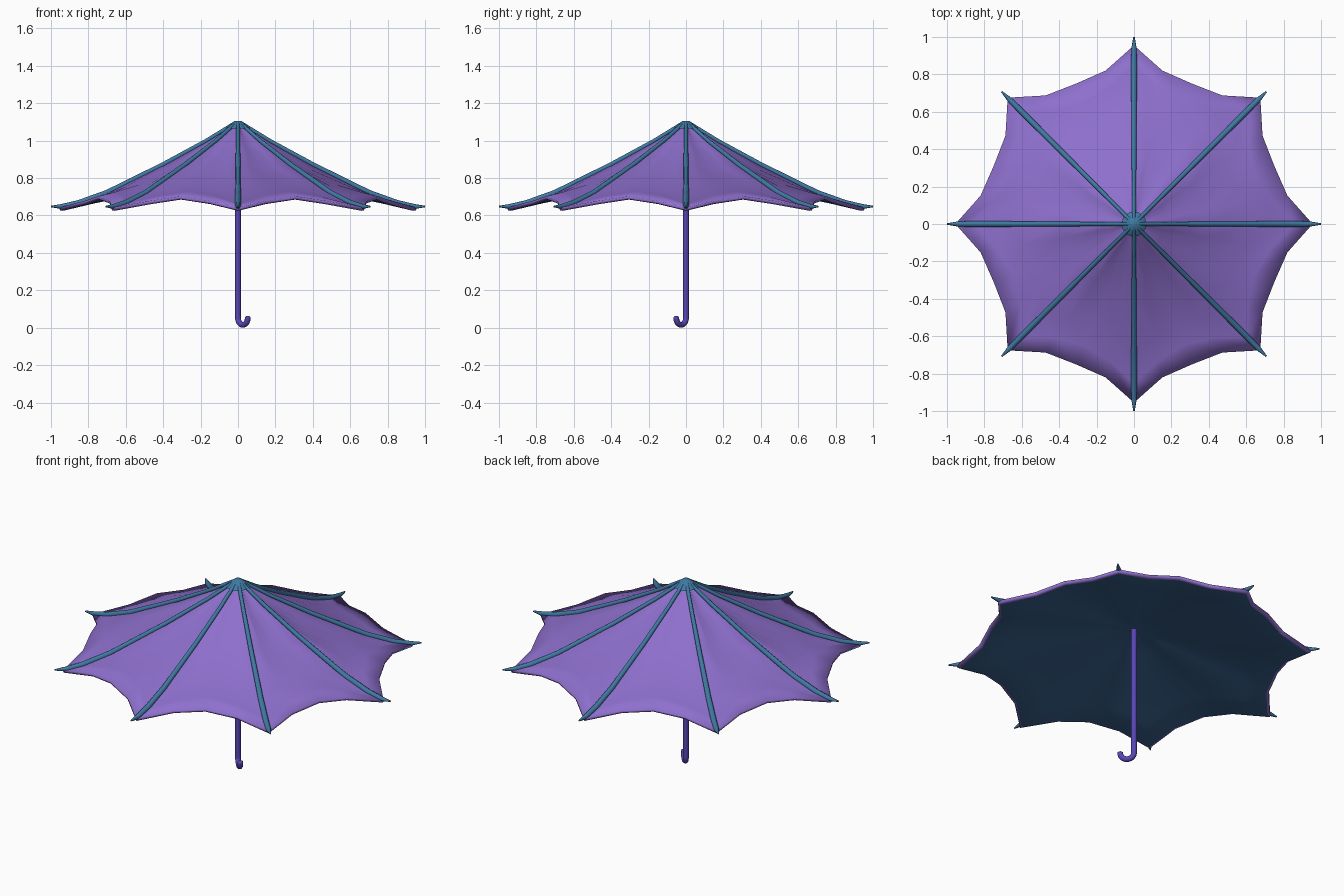
import bpy, bmesh, math
from mathutils import Vector

if "Cube" in bpy.data.objects:
    bpy.data.objects.remove(bpy.data.objects["Cube"])


def material(name, rgb):
    m = bpy.data.materials.new(name)
    m.diffuse_color = (*rgb, 1)
    m.use_nodes = True
    m.node_tree.nodes["Principled BSDF"].inputs["Base Color"].default_value = m.diffuse_color
    return m


PURPLE = material("canopy purple", (0.27, 0.16, 0.61))
LINING = material("lining navy blue", (0.04, 0.12, 0.27))
RIB = material("rib blue", (0.05, 0.19, 0.36))
SHAFT = material("shaft violet", (0.10, 0.06, 0.46))


def finish(bm, name, mats):
    bmesh.ops.recalc_face_normals(bm, faces=bm.faces)
    for f in bm.faces:
        f.smooth = True
    me = bpy.data.meshes.new(name)
    bm.to_mesh(me)
    bm.free()
    for m in mats:
        me.materials.append(m)
    ob = bpy.data.objects.new(name, me)
    bpy.context.scene.collection.objects.link(ob)
    return ob


def tube(bm, path, radii, side, n=10):
    """Closed tube along a path lying in the plane perpendicular to side."""
    rings = []
    for i, (p, r) in enumerate(zip(path, radii)):
        t = (path[min(i + 1, len(path) - 1)] - path[max(i - 1, 0)]).normalized()
        up = side.cross(t)
        rings.append([bm.verts.new(p + r * (math.cos(a) * side + math.sin(a) * up))
                      for a in (2 * math.pi * k / n for k in range(n))])
    for a, b in zip(rings, rings[1:]):
        for k in range(n):
            bm.faces.new((a[k], a[(k + 1) % n], b[(k + 1) % n], b[k]))
    bm.faces.new(rings[0])
    bm.faces.new(rings[-1])


# Canopy: outer shell, rolled rim and shallower lining, as one closed skin
over_rib = [(.05, 1.07), (.17, .995), (.40, .868), (.70, .718), (.85, .663), (.955, .642)]
mid_panel = [(.05, 1.06), (.16, .975), (.35, .858), (.57, .765), (.70, .728), (.812, .702)]
near_rib = [(.05, 1.066), (.164, .982), (.365, .86), (.61, .753), (.74, .706), (.834, .678)]
columns = [(0, over_rib), (10.5, near_rib), (22.5, mid_panel), (34.5, near_rib)]

bm = bmesh.new()
cols = []
for k in range(8):
    for deg, prof in columns:
        a = math.radians(45 * k + deg)
        re, ze = prof[-1]
        pts = list(prof) + [(re * .997, ze - .014), (re * .98, ze - .017)]
        pts += [(re * s, .82 + (ze - .015 - .82) * s) for s in (.8, .5, .2)]
        cols.append([bm.verts.new((r * math.cos(a), r * math.sin(a), z)) for r, z in pts])
apex, inner = bm.verts.new((0, 0, 1.09)), bm.verts.new((0, 0, .82))
for c, d in zip(cols, cols[1:] + cols[:1]):
    bm.faces.new((apex, c[0], d[0]))
    bm.faces.new((inner, d[-1], c[-1])).material_index = 1
    for i in range(len(c) - 1):
        f = bm.faces.new((c[i], c[i + 1], d[i + 1], d[i]))
        f.material_index = 1 if i >= 7 else 0
canopy = finish(bm, "canopy", [PURPLE, LINING])

# Ribs: eight tapered rods running past the canopy corners
bm = bmesh.new()
rib_path = [(.02, 1.092), (.17, .999), (.40, .872), (.70, .722), (.85, .667), (.94, .648), (1.0, .648)]
rib_rad = [.010, .011, .013, .015, .016, .014, .004]
for k in range(8):
    a = math.pi / 4 * k
    path = [Vector((r * math.cos(a), r * math.sin(a), z)) for r, z in rib_path]
    tube(bm, path, rib_rad, Vector((-math.sin(a), math.cos(a), 0)), 8)
finish(bm, "ribs", [RIB])

# Cap at the apex
bm = bmesh.new()
bmesh.ops.create_cone(bm, cap_ends=True, segments=16, radius1=.066, radius2=.018, depth=.04)
bmesh.ops.translate(bm, verts=bm.verts, vec=(0, 0, 1.086))
finish(bm, "top_cap", [RIB])

# Shaft with a hooked handle bending toward +x, -y
bm = bmesh.new()
R, tr = .037, .0155
out = Vector((1, -1, 0)).normalized()
zc = R + tr
path = [Vector((0, 0, .84)), Vector((0, 0, .4)), Vector((0, 0, .08))]
for i in range(13):
    a = math.pi * (1 + i / 12)
    path.append(out * (R + R * math.cos(a)) + Vector((0, 0, zc + R * math.sin(a))))
path += [out * (2 * R) + Vector((0, 0, zc + h)) for h in (.004, .009)]
radii = [tr] * (len(path) - 1) + [.009]
tube(bm, path, radii, Vector((1, 1, 0)).normalized(), 14)
finish(bm, "shaft_and_hook", [SHAFT])

# Keep crisp cap and tube ends
for ob in bpy.context.scene.objects:
    ob.select_set(ob.name != "canopy")
    bpy.context.view_layer.objects.active = ob
bpy.ops.object.shade_smooth_by_angle(angle=math.radians(60))
